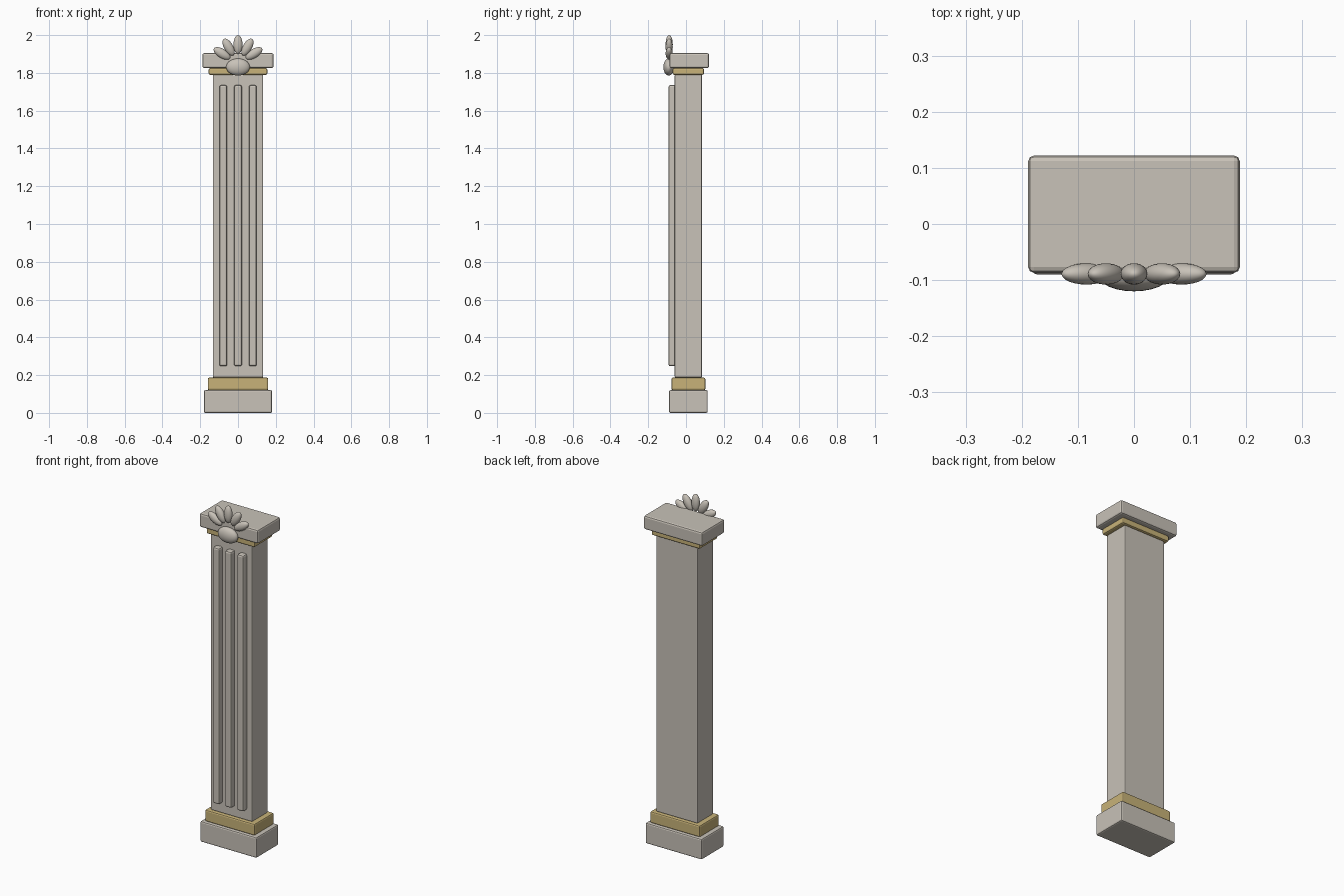
import bpy
from math import sin, cos, radians

cube = bpy.data.objects.get("Cube")
if cube:
    bpy.data.objects.remove(cube, do_unlink=True)


def material(name, rgb):
    mat = bpy.data.materials.new(name)
    mat.use_nodes = True
    mat.diffuse_color = (*rgb, 1)
    mat.node_tree.nodes["Principled BSDF"].inputs["Base Color"].default_value = (*rgb, 1)
    return mat


stone = material("pale_stone", (0.58, 0.54, 0.48))
gold = material("muted_gold", (0.58, 0.45, 0.19))


def block(name, width, y_range, z_range, mat, bevel, x=0):
    """Box with softened edges, given by its extents."""
    (y0, y1), (z0, z1) = y_range, z_range
    bpy.ops.mesh.primitive_cube_add(size=1, location=(x, (y0 + y1) / 2, (z0 + z1) / 2))
    obj = bpy.context.object
    obj.name = name
    obj.scale = (width, y1 - y0, z1 - z0)
    bpy.ops.object.transform_apply(location=False, rotation=False, scale=True)
    obj.data.materials.append(mat)
    mod = obj.modifiers.new("soft_edges", 'BEVEL')
    mod.width = bevel
    mod.segments = 2
    return obj


def ellipsoid(name, location, radii, tilt=0):
    bpy.ops.mesh.primitive_uv_sphere_add(segments=24, ring_count=14, radius=1,
                                         location=location, rotation=(0, tilt, 0))
    obj = bpy.context.object
    obj.name = name
    obj.scale = radii
    obj.data.materials.append(stone)
    bpy.ops.object.shade_smooth()


# Stacked pilaster, bottom to top
block("base_plinth", 0.362, (-0.09, 0.115), (0, 0.12), stone, 0.008)
block("base_band", 0.32, (-0.077, 0.102), (0.12, 0.187), gold, 0.008)
block("shaft", 0.266, (-0.06, 0.085), (0.187, 1.79), stone, 0.006)
block("neck_band", 0.31, (-0.071, 0.096), (1.79, 1.825), gold, 0.008)
block("capital", 0.377, (-0.087, 0.122), (1.825, 1.905), stone, 0.01)

# Raised vertical ribs on the front
for side, x in (("right", -0.078), ("middle", 0), ("left", 0.078)):
    block(side + "_rib", 0.042, (-0.093, -0.05), (0.247, 1.735), stone, 0.01, x)

# Palmette ornament: fanned petals over a rounded boss
FAN_Z, FAN_RADIUS, FAN_Y = 1.85, 0.1, -0.089
for i, degrees in enumerate((-58, -30, 0, 30, 58)):
    a = radians(degrees)
    ellipsoid(f"petal_{i + 1}",
              (FAN_RADIUS * sin(a), FAN_Y, FAN_Z + FAN_RADIUS * cos(a)),
              (0.024, 0.019, 0.05), a)
ellipsoid("palmette_boss", (0, -0.092, 1.831), (0.063, 0.028, 0.045))
